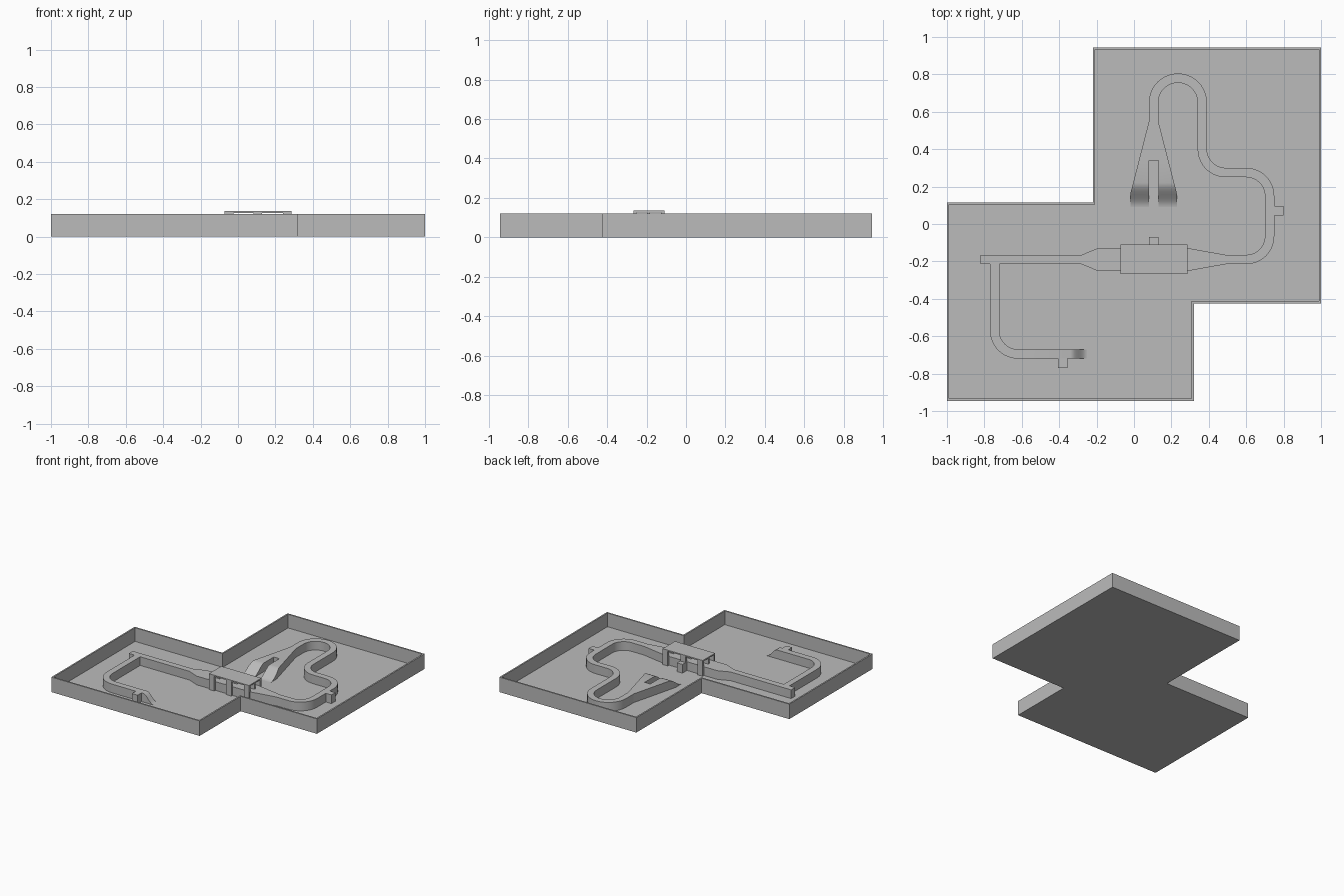
import bpy, bmesh, math
from mathutils import Vector

if "Cube" in bpy.data.objects:
    bpy.data.objects.remove(bpy.data.objects["Cube"])

FLOOR, DECK, WALL_TOP = 0.01, 0.08, 0.12
LANE = 0.05

grey = bpy.data.materials.new("plain_grey")
grey.use_nodes = True
GREY = (0.5, 0.5, 0.5, 1)
grey.diffuse_color = GREY
grey.node_tree.nodes["Principled BSDF"].inputs["Base Color"].default_value = GREY


def finish(bm, name, smooth=False):
    bmesh.ops.recalc_face_normals(bm, faces=bm.faces[:])
    mesh = bpy.data.meshes.new(name)
    bm.to_mesh(mesh)
    bm.free()
    mesh.materials.append(grey)
    obj = bpy.data.objects.new(name, mesh)
    bpy.context.collection.objects.link(obj)
    if smooth:
        bpy.ops.object.select_all(action='DESELECT')
        obj.select_set(True)
        bpy.context.view_layer.objects.active = obj
        bpy.ops.object.shade_smooth_by_angle(angle=math.radians(25))
    return obj


def box(name, x0, x1, y0, y1, z0, z1):
    bm = bmesh.new()
    bmesh.ops.create_cube(bm, size=1)
    for v in bm.verts:
        v.co = ((x0 + x1) / 2 + v.co.x * (x1 - x0),
                (y0 + y1) / 2 + v.co.y * (y1 - y0),
                (z0 + z1) / 2 + v.co.z * (z1 - z0))
    return finish(bm, name)


def ribbon(name, sections):
    """Solid strip through sections of (left point, right point, top height)."""
    bm = bmesh.new()
    rings = []
    for a, b, top in sections:
        rings.append([bm.verts.new((p[0], p[1], z)) for p, z in
                      ((a, FLOOR), (b, FLOOR), (b, top), (a, top))])
    for r, s in zip(rings, rings[1:]):
        for i in range(4):
            j = (i + 1) % 4
            bm.faces.new((r[i], r[j], s[j], s[i]))
    bm.faces.new(rings[0])
    bm.faces.new(rings[-1])
    return finish(bm, name, True)


def arc(cx, cy, r, start, end):
    n = max(2, abs(end - start) // 9)
    angles = [math.radians(start + (end - start) * i / n) for i in range(n + 1)]
    return [(cx + r * math.cos(t), cy + r * math.sin(t), LANE, DECK) for t in angles]


def track(name, path):
    """Strip along a centre line of (x, y, width, top height)."""
    pts = [Vector(p[:2]) for p in path]
    sections = []
    for i, (x, y, width, top) in enumerate(path):
        d = (pts[min(i + 1, len(pts) - 1)] - pts[max(i - 1, 0)]).normalized()
        # straight widening runs along x stay square to the lane
        if width > LANE or (y == -0.19 and x < 0.6):
            d = Vector((1, 0))
        side = Vector((-d.y, d.x)) * width / 2
        sections.append((pts[i] + side, pts[i] - side, top))
    return ribbon(name, sections)


def ease(t):
    return t * t * (3 - 2 * t)


# Open tray with thin walls
outline = [(-1, -0.945), (0.32, -0.945), (0.32, -0.425), (1, -0.425),
           (1, 0.945), (-0.22, 0.945), (-0.22, 0.115), (-1, 0.115)]
bm = bmesh.new()
base = bm.faces.new([bm.verts.new((x, y, 0)) for x, y in outline])
ext = bmesh.ops.extrude_face_region(bm, geom=[base])["geom"]
bmesh.ops.translate(bm, vec=(0, 0, WALL_TOP),
                    verts=[g for g in ext if isinstance(g, bmesh.types.BMVert)])
top = next(g for g in ext if isinstance(g, bmesh.types.BMFace))
bmesh.ops.recalc_face_normals(bm, faces=bm.faces[:])
bmesh.ops.inset_region(bm, faces=[top], thickness=0.012, use_even_offset=True)
inner = bmesh.ops.extrude_discrete_faces(bm, faces=[top])["faces"][0]
bmesh.ops.translate(bm, vec=(0, 0, FLOOR - WALL_TOP), verts=inner.verts[:])
finish(bm, "tray")

# Entry lane with its rounded ramp
ramp = [(-0.25 - 0.09 * i / 8, -0.695, LANE, FLOOR + (DECK - FLOOR) * ease(i / 8))
        for i in range(9)]
track("entry_lane", ramp + arc(-0.62, -0.57, 0.125, 270, 180)
      + [(-0.745, -0.215, LANE, DECK)])

# Main lane: widened crossing, then the winding run to the fork
WIDE = 0.125
track("main_lane",
      [(-0.82, -0.19, LANE, DECK), (-0.28, -0.19, LANE, DECK),
       (-0.19, -0.19, WIDE, DECK), (0.28, -0.19, WIDE, DECK),
       (0.49, -0.19, LANE, DECK)]
      + arc(0.6, -0.065, 0.125, 270, 360) + arc(0.6, 0.15, 0.125, 0, 90)
      + arc(0.49, 0.4, 0.125, 270, 180) + arc(0.235, 0.65, 0.13, 0, 180)
      + [(0.105, 0.55, LANE, DECK)])

# Two fork prongs sloping down beside a slot
MID, SLOT_END, TIP, SLOPE_START = 0.105, 0.34, 0.09, 0.22
for side, label in ((-1, "left"), (1, "right")):
    rows = [(0.55, 0), (SLOT_END, 0), (SLOT_END, LANE / 2)]
    rows += [(SLOPE_START + (TIP - SLOPE_START) * i / 8, LANE / 2) for i in range(9)]
    sections = []
    for y, near in rows:
        far = LANE / 2 + 0.1 * min(1, (0.55 - y) / 0.39)
        drop = ease(max(0, (SLOPE_START - y) / (SLOPE_START - TIP)))
        sections.append(((MID + side * near, y), (MID + side * far, y),
                         DECK - (DECK - FLOOR) * drop))
    ribbon(label + "_fork_prong", sections)

# Marker tabs beside the lanes
for name, x, y in (("entry_tab", -0.38, -0.745), ("bend_tab", 0.775, 0.07),
                   ("bridge_tab", MID, -0.095)):
    box(name, x - 0.025, x + 0.025, y - 0.025, y + 0.025, FLOOR, DECK)

# Bridge deck on a grid of posts
X0, X1, Y0, Y1, UNDER = -0.072, 0.285, -0.267, -0.11, 0.127
box("bridge_deck", X0, X1, Y0, Y1, UNDER, 0.137)
for i, (xa, xb) in enumerate(((X0, -0.025), (0.082, 0.128), (0.24, X1))):
    for j, (ya, yb) in enumerate(((Y0, -0.25), (-0.197, -0.182), (-0.128, Y1))):
        box(f"bridge_post_{i}_{j}", xa, xb, ya, yb, FLOOR, UNDER)
